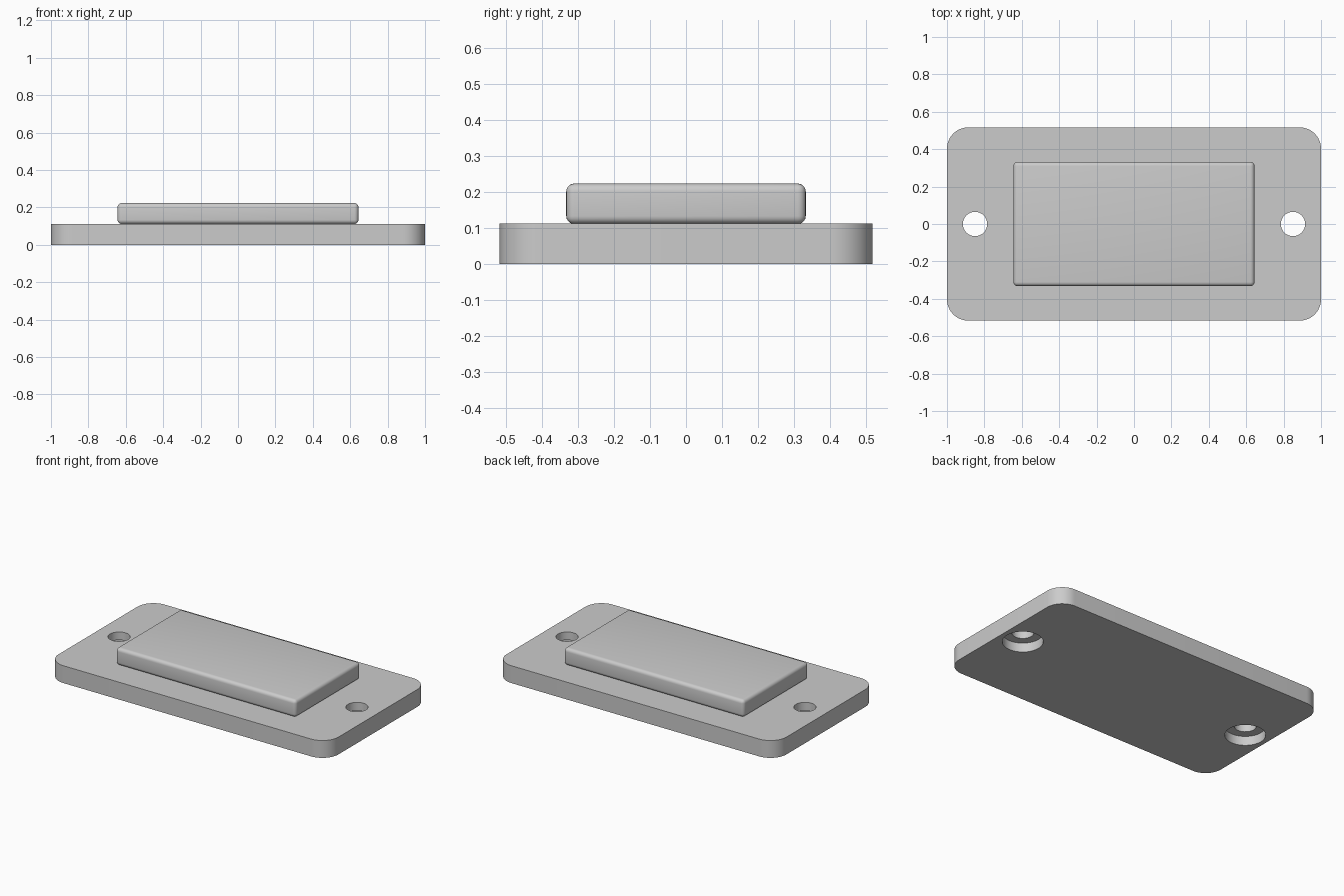
import bpy
import bmesh

cube = bpy.data.objects.get("Cube")
if cube:
    bpy.data.objects.remove(cube)

grey = bpy.data.materials.new("light_grey")
grey.use_nodes = True
colour = (0.6, 0.6, 0.6, 1)
grey.diffuse_color = colour
grey.node_tree.nodes["Principled BSDF"].inputs["Base Color"].default_value = colour


def rounded_box(name, size, bottom, radius, segments, pick_edge):
    """Box standing at height `bottom`, with the picked edges rounded."""
    bm = bmesh.new()
    bmesh.ops.create_cube(bm, size=1)
    for v in bm.verts:
        v.co = [c * s for c, s in zip(v.co, size)]
        v.co.z += bottom + size[2] / 2
    bmesh.ops.bevel(bm, geom=[e for e in bm.edges if pick_edge(e)], offset=radius,
                    segments=segments, profile=0.5, affect='EDGES')
    mesh = bpy.data.meshes.new(name)
    bm.to_mesh(mesh)
    bm.free()
    mesh.materials.append(grey)
    obj = bpy.data.objects.new(name, mesh)
    bpy.context.collection.objects.link(obj)
    return obj


def activate(obj):
    bpy.ops.object.select_all(action='DESELECT')
    obj.select_set(True)
    bpy.context.view_layer.objects.active = obj


def drill(obj, x, radius, low, high):
    """Cut a vertical round hole through part of obj."""
    bpy.ops.mesh.primitive_cylinder_add(vertices=48, radius=radius, depth=high - low,
                                        location=(x, 0, (low + high) / 2))
    cutter = bpy.context.object
    cutter.hide_render = True
    cut = obj.modifiers.new("hole", 'BOOLEAN')
    cut.operation = 'DIFFERENCE'
    cut.solver = 'EXACT'
    cut.object = cutter
    activate(obj)
    bpy.ops.object.modifier_apply(modifier=cut.name)
    bpy.data.objects.remove(cutter)


def is_vertical(edge):
    a, b = edge.verts
    return abs(a.co.z - b.co.z) > 0.05


# Mounting plate with rounded corners
plate = rounded_box("base_plate", (2, 1.034, 0.112), 0, 0.115, 12, is_vertical)

# Screw holes, each with a wider counterbore underneath
for side in (-1, 1):
    drill(plate, side * 0.85, 0.065, -0.1, 0.2)
    drill(plate, side * 0.85, 0.12, -0.1, 0.06)

# Raised pad with softened edges
pad = rounded_box("raised_pad", (1.288, 0.664, 0.112), 0.111, 0.022, 5, lambda e: True)

for part in (plate, pad):
    activate(part)
    bpy.ops.object.shade_smooth_by_angle(angle=0.6)
